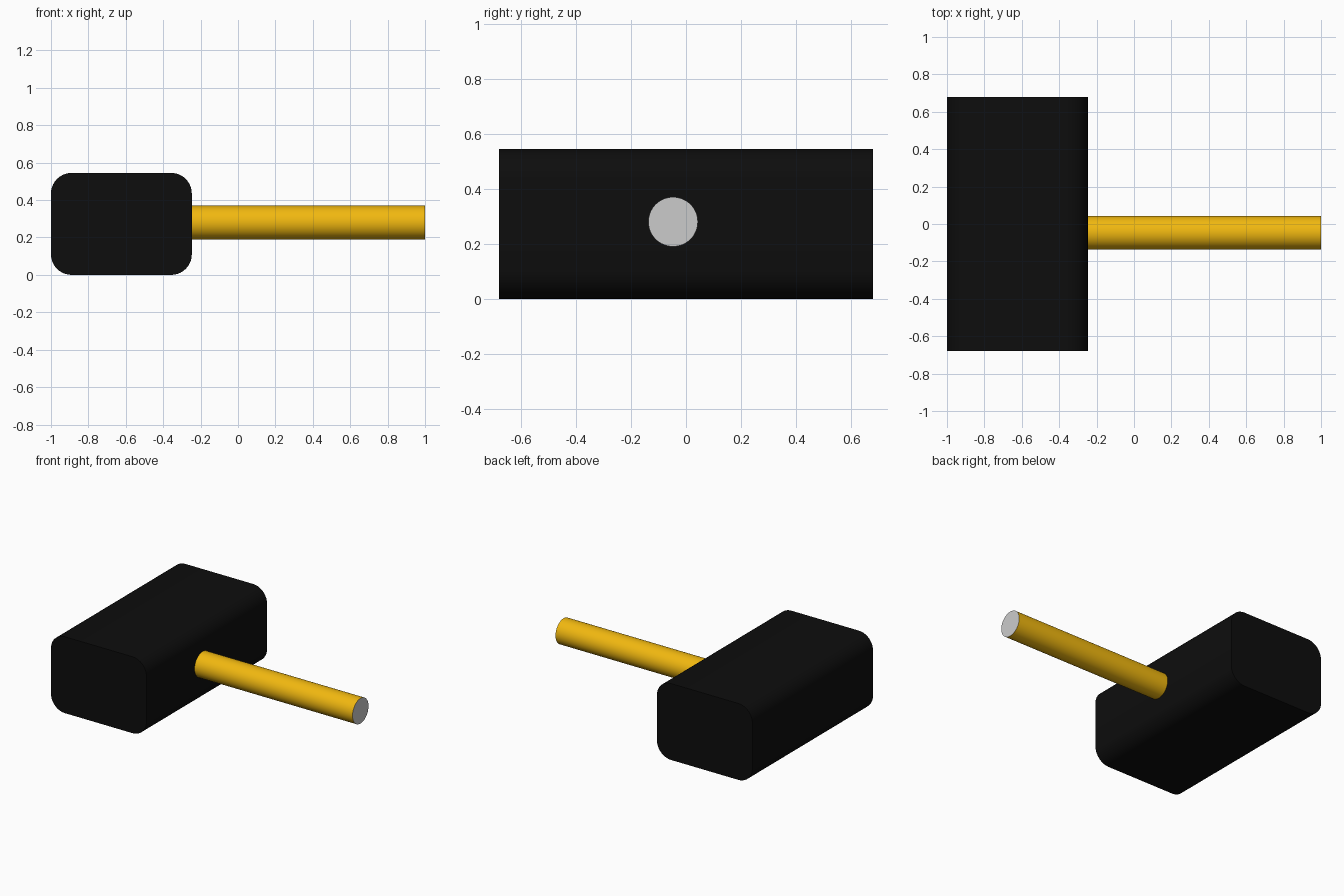
import bpy, bmesh, math
from mathutils import Matrix

if "Cube" in bpy.data.objects:
    bpy.data.objects.remove(bpy.data.objects["Cube"])


def material(name, color):
    mat = bpy.data.materials.new(name)
    mat.diffuse_color = color
    mat.use_nodes = True
    mat.node_tree.nodes["Principled BSDF"].inputs["Base Color"].default_value = mat.diffuse_color
    return mat


def add_object(name, bm, mat=None):
    mesh = bpy.data.meshes.new(name)
    bm.to_mesh(mesh)
    bm.free()
    obj = bpy.data.objects.new(name, mesh)
    bpy.context.collection.objects.link(obj)
    if mat:
        mesh.materials.append(mat)
    bpy.ops.object.select_all(action='DESELECT')
    obj.select_set(True)
    bpy.context.view_layer.objects.active = obj
    bpy.ops.object.shade_smooth_by_angle(angle=math.radians(35))
    return obj


black = material("black_rubber", (0.004, 0.004, 0.004, 1))
yellow = material("yellow_paint", (0.88, 0.48, 0.005, 1))

# Mallet head: block with its four lengthwise edges rounded
X0, X1, HALF_Y, TOP, ROUND = -1.0, -0.247, 0.68, 0.545, 0.11
bm = bmesh.new()
bmesh.ops.create_cube(bm, size=1, matrix=Matrix.Translation(((X0 + X1) / 2, 0, TOP / 2))
                      @ Matrix.Diagonal((X1 - X0, 2 * HALF_Y, TOP, 1)))
long_edges = [e for e in bm.edges if abs(e.verts[0].co.y - e.verts[1].co.y) > 0.1]
bmesh.ops.bevel(bm, geom=long_edges, offset=ROUND, segments=10, profile=0.5, affect='EDGES')
add_object("mallet_head", bm, black)

# Handle: round open rod running out of the head, slightly off centre
RADIUS, HY, HZ, TIP = 0.09, -0.047, 0.28, 1.0
along_x = Matrix.Rotation(math.pi / 2, 4, 'Y')
length = TIP - X1
bm = bmesh.new()
bmesh.ops.create_cone(bm, cap_ends=False, segments=64, radius1=RADIUS, radius2=RADIUS, depth=length,
                      matrix=Matrix.Translation((X1 + length / 2, HY, HZ)) @ along_x)
add_object("handle", bm, yellow)

# Bare grey disc closing the handle tip
bm = bmesh.new()
bmesh.ops.create_circle(bm, cap_ends=True, segments=64, radius=RADIUS,
                        matrix=Matrix.Translation((TIP, HY, HZ)) @ along_x)
add_object("handle_end_cap", bm)
